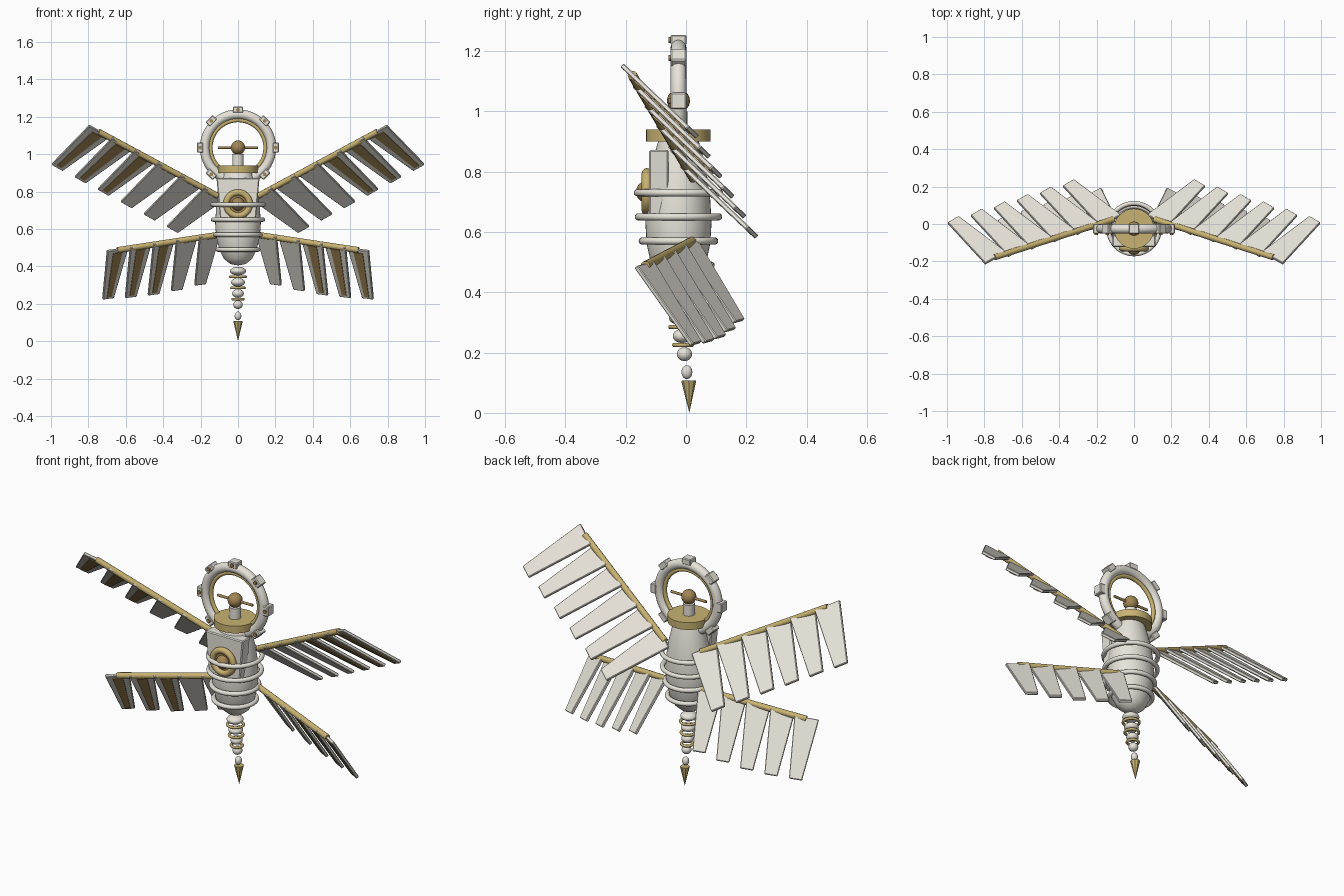
import bpy, bmesh, math
from mathutils import Vector, Matrix

if "Cube" in bpy.data.objects:
    bpy.data.objects.remove(bpy.data.objects["Cube"])

CY = -0.025  # depth of the body axis


def material(name, rgb):
    m = bpy.data.materials.new(name)
    m.diffuse_color = (*rgb, 1)
    m.use_nodes = True
    m.node_tree.nodes["Principled BSDF"].inputs["Base Color"].default_value = m.diffuse_color
    return m


IVORY = material("ivory", (0.80, 0.77, 0.70))
GOLD = material("gold", (0.58, 0.45, 0.17))
BRONZE = material("bronze", (0.36, 0.24, 0.09))


def finish(ob, name, mat, smooth=True, bevel=0, mirror=False):
    ob.name = name
    ob.data.materials.append(mat)
    bpy.ops.object.select_all(action='DESELECT')
    ob.select_set(True)
    bpy.context.view_layer.objects.active = ob
    if smooth:
        bpy.ops.object.shade_smooth_by_angle(angle=math.radians(40))
    if bevel:
        b = ob.modifiers.new("bevel", 'BEVEL')
        b.width, b.segments = bevel, 1
    if mirror:
        ob.modifiers.new("mirror", 'MIRROR').mirror_object = origin
    return ob


def from_bmesh(bm, name, mat, **kw):
    bmesh.ops.recalc_face_normals(bm, faces=bm.faces)
    me = bpy.data.meshes.new(name)
    bm.to_mesh(me)
    bm.free()
    ob = bpy.data.objects.new(name, me)
    bpy.context.collection.objects.link(ob)
    return finish(ob, name, mat, **kw)


def torus(name, loc, R, r, mat, rot=(0, 0, 0)):
    bpy.ops.mesh.primitive_torus_add(location=loc, rotation=rot, major_radius=R, minor_radius=r,
                                     major_segments=48, minor_segments=12)
    return finish(bpy.context.object, name, mat)


def rod(name, a, b, r, mat, r2=None, sides=16, **kw):
    a, b = Vector(a), Vector(b)
    bm = bmesh.new()
    d = b - a
    mat4 = Matrix.Translation((a + b) / 2) @ d.to_track_quat('Z', 'Y').to_matrix().to_4x4()
    bmesh.ops.create_cone(bm, cap_ends=True, segments=sides, radius1=r,
                          radius2=r if r2 is None else r2, depth=d.length, matrix=mat4)
    return from_bmesh(bm, name, mat, **kw)


def ball(name, loc, r, rz, mat):
    bpy.ops.mesh.primitive_uv_sphere_add(segments=24, ring_count=14, radius=1, location=loc)
    bpy.context.object.scale = (r, r, rz)
    return finish(bpy.context.object, name, mat)


def slab(name, pts, offset, mat, **kw):
    """Four corners extruded symmetrically along an offset vector."""
    bm = bmesh.new()
    lo = [bm.verts.new(p - offset) for p in pts]
    hi = [bm.verts.new(p + offset) for p in pts]
    bm.faces.new(lo)
    bm.faces.new(hi)
    for i in range(4):
        j = (i + 1) % 4
        bm.faces.new((lo[i], lo[j], hi[j], hi[i]))
    return from_bmesh(bm, name, mat, smooth=False, **kw)


# Mirror centre
origin = bpy.data.objects.new("mirror_centre", None)
bpy.context.collection.objects.link(origin)
origin.hide_render = True

# Egg-shaped body, lathed
profile = [(0, .405), (.04, .412), (.075, .44), (.10, .49), (.117, .56), (.122, .63),
           (.117, .71), (.105, .79), (.088, .86), (.075, .90), (0, .90)]
bm = bmesh.new()
vs = [bm.verts.new((x, 0, z)) for x, z in profile]
es = [bm.edges.new(p) for p in zip(vs, vs[1:])]
bmesh.ops.spin(bm, geom=vs + es, axis=(0, 0, 1), cent=(0, 0, 0), angle=2 * math.pi, steps=40)
bmesh.ops.remove_doubles(bm, verts=bm.verts, dist=1e-4)
bmesh.ops.transform(bm, matrix=Matrix.Translation((0, CY, 0)) @ Matrix.Diagonal((1, .9, 1, 1)), verts=bm.verts)
from_bmesh(bm, "body", IVORY)

# Hoops around the body
for i, (z, R) in enumerate([(.73, .136), (.65, .133), (.57, .12), (.49, .108)]):
    torus(f"body_hoop_{i}", (0, CY, z), R, .012, IVORY)

# Chest plate with medallion
slab("chest_plate", [Vector(p) for p in ((-.115, -.09, .872), (.115, -.09, .872),
                                         (.095, -.09, .645), (-.095, -.09, .645))],
     Vector((0, .032, 0)), IVORY, bevel=.005)
torus("medallion_rim", (0, -.13, .733), .062, .017, GOLD, (math.pi / 2, 0, 0))
rod("medallion_disc", (0, -.11, .733), (0, -.132, .733), .055, BRONZE, sides=32)
ball("medallion_gem", (0, -.13, .733), .036, .036, BRONZE)

# Collar, neck and head
rod("collar", (0, CY, .90), (0, CY, .94), .107, GOLD, sides=40)
rod("neck", (0, CY, .93), (0, CY, 1.0), .03, IVORY, sides=24)
ball("head_ball", (0, CY, 1.035), .038, .038, BRONZE)
rod("head_axle", (-.108, CY, 1.035), (.108, CY, 1.035), .007, BRONZE)

# Halo with blocks and studs
HZ = 1.035
torus("halo", (0, CY, HZ), .178, .026, IVORY, (math.pi / 2, 0, 0))
torus("halo_inner_rim", (0, CY, HZ), .147, .011, GOLD, (math.pi / 2, 0, 0))
for i in range(8):
    a = i * math.pi / 4
    d = Vector((math.sin(a), 0, math.cos(a)))
    t = Vector((math.cos(a), 0, -math.sin(a)))
    c = Vector((0, CY, HZ)) + d * .202
    slab(f"halo_block_{i}", [c + t * u * .027 + d * v * .017 for u, v in ((-1, -1), (1, -1), (1, 1), (-1, 1))],
         Vector((0, .026, 0)), IVORY, bevel=.004)
    rod(f"halo_stud_{i}", c + Vector((0, -.02, 0)), c + Vector((0, -.033, 0)), .01, BRONZE, sides=12)

# Beaded tail with gold rings and a spike
tail = [(-.025, .375, .043), (-.02, .315, .037), (-.013, .255, .031), (-.005, .195, .025), (.003, .135, .018)]
for i, (y, z, r) in enumerate(tail):
    ball(f"tail_bead_{i}", (0, y, z), r, .023, IVORY)
    if i < 3:
        torus(f"tail_ring_{i}", (0, y + .003, z - .03), r - .002, .007, GOLD)
rod("tail_spike", (0, .009, .107), (0, .011, 0), .025, GOLD, r2=0, sides=8, smooth=False)


# Wings: a gold spar with tapering feathers, mirrored
def wing(name, root, end, first, count, f0, base_w, tip_w, twist, bump):
    root, end, f0 = Vector(root), Vector(end), Vector(f0)
    s = (end - root).normalized()
    rod(name + "_spar", root, end, .016, GOLD, sides=12, mirror=True)
    fn = f0.normalized()
    w = (s - fn * s.dot(fn)).normalized()
    n = w.cross(fn)
    w = w * math.cos(twist) - n * math.sin(twist)  # shingle the feathers
    n = w.cross(fn)
    for i in range(count):
        k = i / (count - 1)
        b = root.lerp(end, first + (1 - first) * k)
        f = f0 * (1 + bump * math.sin(math.pi * k))

        def quad(wb, wt, a, e, off):
            return [b + f * a - w * wb + off, b + f * a + w * wb + off,
                    b + f * e + w * wt + off, b + f * e - w * wt + off]
        slab(f"{name}_feather_{i}", quad(base_w / 2, tip_w / 2, -.02, 1, n * 0), n * .008, IVORY,
             bevel=.003, mirror=True)
        # gold inlay on the front of the outer feathers
        if i >= count - 3:
            slab(f"{name}_inlay_{i}", quad(base_w * .22, tip_w * .2, .04, .95, n * -.009), n * .003,
                 BRONZE, mirror=True)


wing("upper_wing", (.11, .025, .778), (.745, -.178, 1.12), .03, 6, (.222, .2, -.19), .14, .075,
     math.radians(8), 0)
wing("lower_wing", (.11, .02, .568), (.645, -.135, .487), .08, 5, (.05, .168, -.258), .125, .066,
     math.radians(8), .06)
